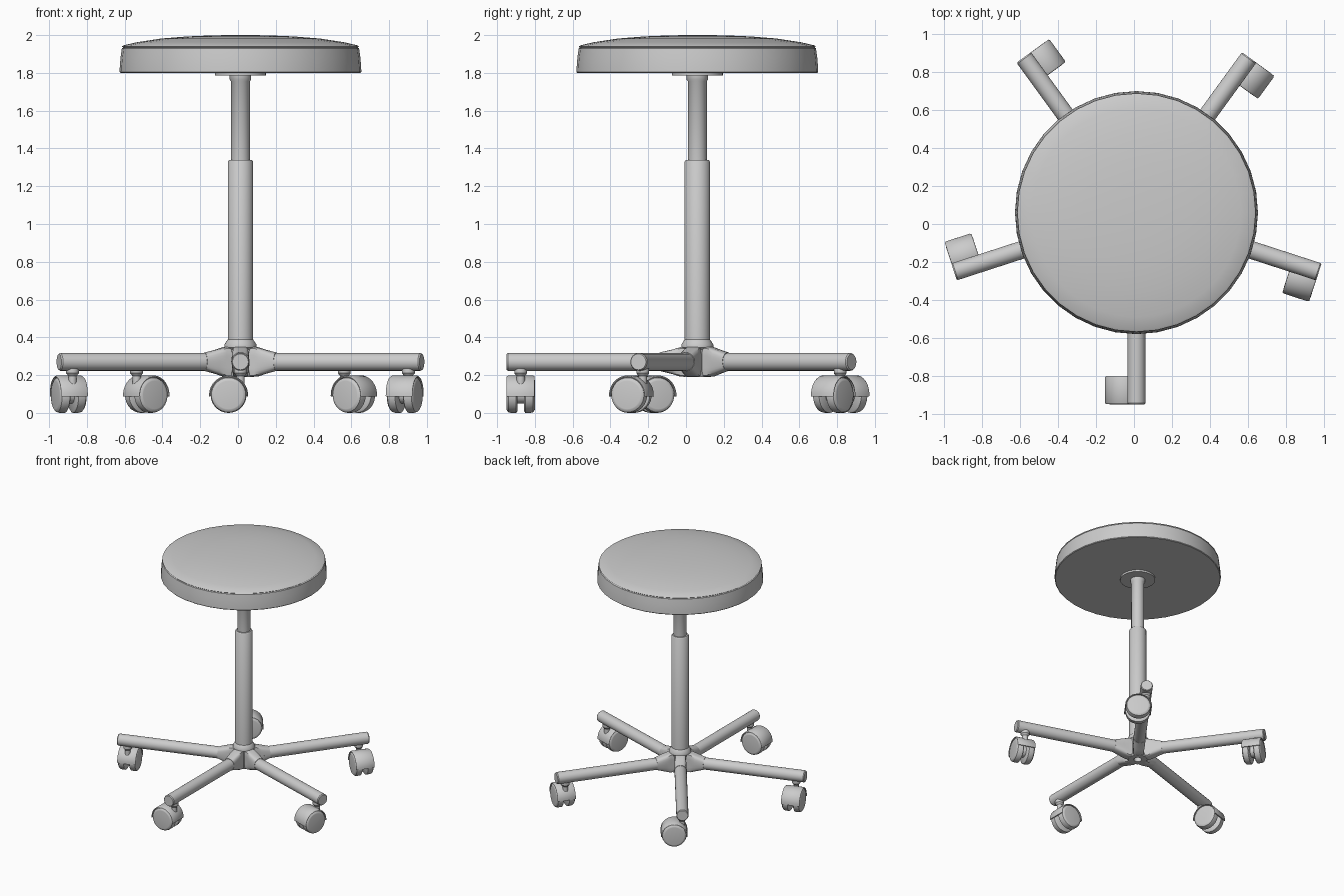
import bpy, bmesh
from math import sin, cos, pi, radians
from mathutils import Matrix, Vector

if "Cube" in bpy.data.objects:
    bpy.data.objects.remove(bpy.data.objects["Cube"])

AXIS = Matrix.Translation((0.013, 0.06, 0))
TO_X = Matrix.Rotation(pi / 2, 4, 'Y')


def finish(name, bm, angle=35):
    bmesh.ops.remove_doubles(bm, verts=bm.verts, dist=1e-5)
    bmesh.ops.recalc_face_normals(bm, faces=bm.faces)
    me = bpy.data.meshes.new(name)
    bm.to_mesh(me)
    bm.free()
    ob = bpy.data.objects.new(name, me)
    bpy.context.collection.objects.link(ob)
    bpy.ops.object.select_all(action='DESELECT')
    ob.select_set(True)
    bpy.context.view_layer.objects.active = ob
    bpy.ops.object.shade_smooth_by_angle(angle=radians(angle))
    return ob


def skin(bm, rings, closed=True):
    """Bridge a list of equally long vertex rings."""
    for a, b in zip(rings, rings[1:]):
        n = len(a)
        for i in range(n if closed else n - 1):
            j = (i + 1) % n
            bm.faces.new((a[i], a[j], b[j], b[i]))


def lathe(name, profile, mat=AXIS, segs=32):
    """Spin (radius, height) points around the local z axis."""
    bm = bmesh.new()
    rings = [[bm.verts.new(mat @ Vector((r * cos(2 * pi * i / segs), r * sin(2 * pi * i / segs), z)))
              for i in range(segs)] for r, z in profile]
    skin(bm, rings)
    bmesh.ops.dissolve_degenerate(bm, edges=bm.edges, dist=1e-6)
    return finish(name, bm)


def hub_socket(name, mat):
    """Tapered block that turns from a boxy section into the round arm."""
    bm = bmesh.new()
    rings = []
    for x, w, lo, hi, p in ((0.03, .042, .19, .35, 8), (0.09, .042, .192, .348, 8),
                            (0.13, .046, .205, .336, 5), (0.20, .049, .222, .320, 2)):
        ring = []
        for i in range(32):
            c, s = cos(2 * pi * i / 32), sin(2 * pi * i / 32)
            k = (abs(c) ** p + abs(s) ** p) ** (-1 / p)
            ring.append(bm.verts.new(mat @ Vector((x, w * c * k, (lo + hi) / 2 + (hi - lo) / 2 * s * k))))
        rings.append(ring)
    skin(bm, rings)
    bm.faces.new(rings[0])
    bm.faces.new(rings[-1])
    finish(name, bm)


def hood(name, mat):
    """Curved cover over both wheels; axle along local z."""
    bm = bmesh.new()
    section = [(.094, -.074), (.098, -.074), (.103, -.066), (.103, .066), (.098, .074), (.094, .074)]
    rings = []
    for k in range(21):
        a = radians(-4 + 188 * k / 20)
        rings.append([bm.verts.new(mat @ Vector((-r * sin(a), r * cos(a), h))) for r, h in section])
    skin(bm, rings)
    bm.faces.new(rings[0])
    bm.faces.new(rings[-1])
    finish(name, bm)


# Padded seat with seam
lathe("seat", [(0, 1.80), (.635, 1.80), (.64, 1.805), (.639, 1.83), (.635, 1.88), (.628, 1.93),
               (.621, 1.934), (.628, 1.94), (.618, 1.946), (.55, 1.962), (.42, 1.982),
               (.28, 1.993), (.14, 1.999), (0, 2.0)], segs=36)
lathe("seat_plate", [(0, 1.785), (.135, 1.785), (.135, 1.802), (0, 1.802)])

# Telescopic column
lathe("upper_column", [(0, 1.30), (.05, 1.30), (.05, 1.755), (.057, 1.765), (.057, 1.79), (0, 1.79)])
lathe("lower_column", [(0, .30), (.067, .30), (.067, 1.33), (.06, 1.34), (0, 1.34)])

# Base hub with a hole underneath
lathe("hub", [(0, .25), (.03, .25), (.03, .19), (.072, .19), (.075, .195), (.075, .335),
              (.085, .345), (.085, .362), (.07, .385), (.066, .39), (0, .39)])

# Five arms, each with a twin-wheel caster
for n in range(5):
    m = AXIS @ Matrix.Rotation(radians(-90 + 72 * n), 4, 'Z')
    hub_socket(f"hub_socket_{n + 1}", m)
    lathe(f"arm_{n + 1}", [(0, .15), (.047, .15), (.047, 1.003), (.042, 1.01), (0, 1.01)],
          m @ Matrix.Translation((0, 0, .27)) @ TO_X, 24)
    lathe(f"caster_stem_{n + 1}", [(0, .12), (.022, .12), (.022, .195), (.034, .21), (.034, .235), (0, .235)],
          m @ Matrix.Translation((.935, 0, 0)), 20)
    c = m @ Matrix.Translation((.935, -.063, .095)) @ TO_X
    for side, s in (("inner", -1), ("outer", 1)):
        lathe(f"wheel_{side}_{n + 1}",
              [(0, s * .018), (.086, s * .018), (.095, s * .024), (.095, s * .052),
               (.091, s * .066), (.08, s * .074), (.074, s * .075), (0, s * .075)], c, 32)
    lathe(f"axle_{n + 1}", [(0, -.03), (.045, -.03), (.045, .03), (0, .03)], c, 20)
    # local x of the axle frame points down, local y stays sideways
    hood(f"caster_hood_{n + 1}", c)
